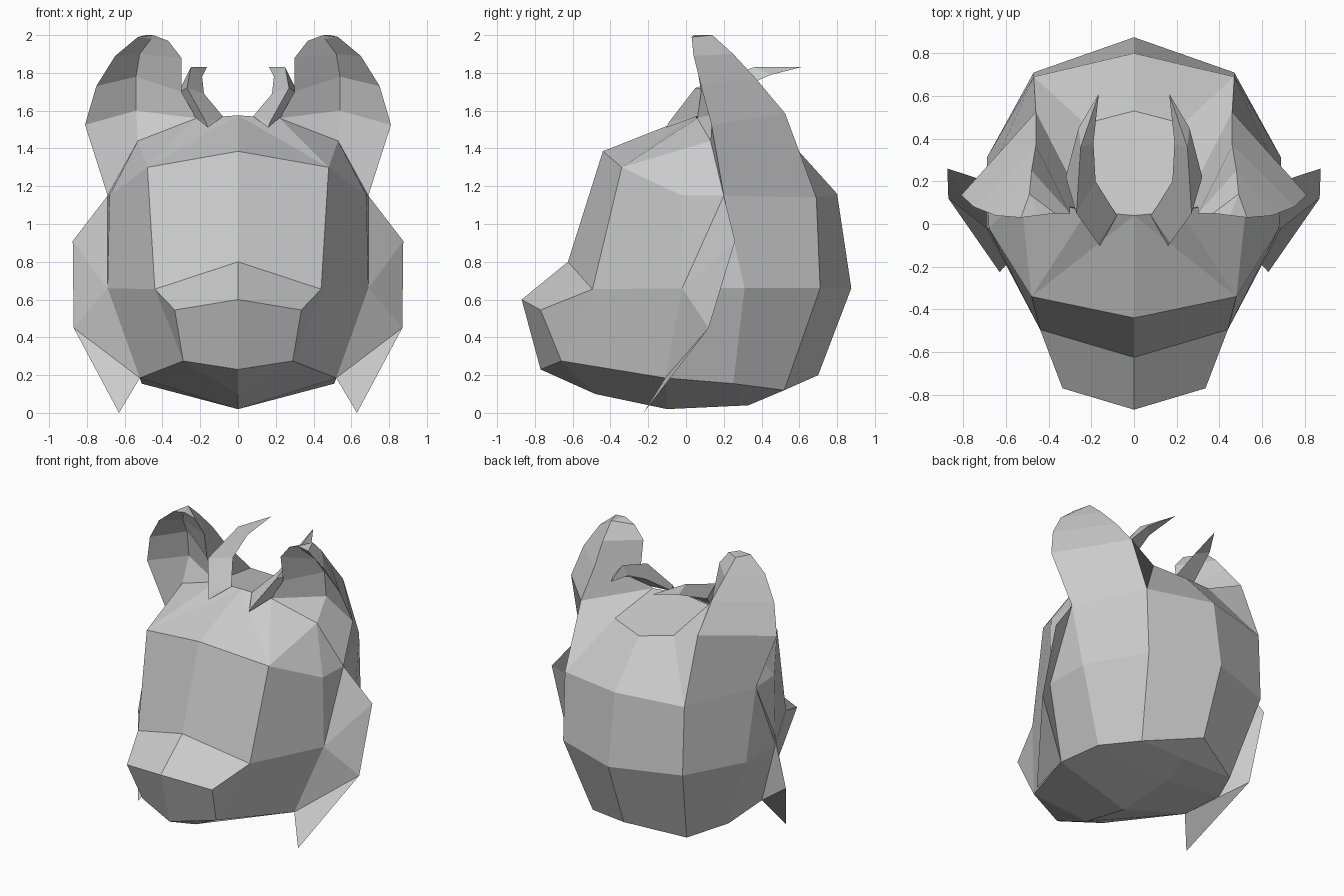
import bpy, bmesh

if "Cube" in bpy.data.objects:
    bpy.data.objects.remove(bpy.data.objects["Cube"])


def strips(name, pairs, polys=()):
    """Bridge pairs of point rows, add single polygons, mirror across x."""
    bm = bmesh.new()
    cache = {}

    def face(pts):
        uniq = []
        for p in pts:
            if p not in uniq:
                uniq.append(p)
        if len(uniq) < 3:
            return
        vs = [cache.setdefault(p, None) or cache.update({p: bm.verts.new(p)}) or cache[p] for p in uniq]
        if not bm.faces.get(vs):
            bm.faces.new(vs)

    for a, b in pairs:
        for i in range(len(a) - 1):
            face([a[i], a[i + 1], b[i + 1], b[i]])
    for p in polys:
        face(p)
    bmesh.ops.recalc_face_normals(bm, faces=bm.faces)
    me = bpy.data.meshes.new(name)
    bm.to_mesh(me)
    bm.free()
    ob = bpy.data.objects.new(name, me)
    bpy.context.collection.objects.link(ob)
    mod = ob.modifiers.new("Mirror", 'MIRROR')
    mod.use_clip = True
    mod.merge_threshold = 0.001
    return ob


# Head: half rings running from the front centre to the back centre
spine = [(0, -.77, .23), (0, -.48, .10), (0, -.10, .02), (0, .33, .04), (0, .52, .12), (0, .70, .20)]
low = [(0, -.77, .23), (.29, -.66, .275), (.52, -.11, .185), (.51, .25, .155), (.37, .52, .12), (0, .70, .20)]
muzzle = [(0, -.87, .60), (.335, -.77, .545)]
mid = [(0, -.625, .80), (.44, -.495, .655), (.69, -.02, .66), (.69, .31, .66), (.47, .71, .66), (0, .875, .66)]
up = [(0, -.44, 1.385), (.48, -.34, 1.30), (.68, -.02, 1.15), (.69, .20, 1.15), (.47, .69, 1.14), (0, .80, 1.16)]
top, temple, brow = (0, .04, 1.575), (.53, .13, 1.44), (.22, .06, 1.56)
nape, back_top = (.23, .47, 1.50), (0, .53, 1.46)
crown = [temple, temple, temple, nape, back_top]
strips("head",
       [(spine, low), (low[:2], muzzle), (muzzle, mid[:2]), (low[1:], mid[1:]), (mid, up), (up[1:], crown)],
       [[low[1], mid[1], muzzle[1]],
        [up[0], up[1], top], [up[1], brow, top], [up[1], temple, brow],
        [top, brow, nape, back_top], [brow, temple, nape]])

# Cheek fur: flat spiky sheets beside the jaw
f_up, f_low, f_tip = (.875, .26, .91), (.87, .12, .45), (.63, -.225, 0.0)
strips("cheek_fur", [], [[up[3], f_up, mid[2]], [f_up, f_low, mid[2]],
                         [f_low, low[2], mid[2]], [f_low, f_tip, low[2]]])

# Ears: outer rim, back ridge, inner rim and the hollow front
outer = [up[3], (.81, .135, 1.525), (.75, .08, 1.73), (.65, .04, 1.89), (.53, .03, 1.99)]
ridge = [up[4], (.46, .525, 1.585), (.46, .37, 1.77), (.48, .25, 1.90), (.49, .14, 2.0)]
inner = [nape, brow, (.30, .08, 1.70), (.30, .05, 1.88), (.37, .05, 1.97)]
hollow = [temple, (.54, .22, 1.60), (.54, .20, 1.78), (.52, .12, 1.90), (.46, .05, 1.98)]
peak = (.45, .04, 2.0)
strips("ears",
       [(outer, ridge), (ridge, inner), (hollow, outer), ([brow] + inner[1:], hollow)],
       [[ridge[4], outer[4], peak], [ridge[4], peak, inner[4]],
        [hollow[4], peak, outer[4]], [hollow[4], inner[4], peak]])

# Horns: triangular sections swept up and back to a point
start, tip = (.16, -.105, 1.51), (.165, .61, 1.83)
sections = [[(.08, .04, 1.57), (.23, .06, 1.57), (.17, -.09, 1.54), (.08, .04, 1.57)],
            [(.18, .20, 1.69), (.32, .22, 1.69), (.27, .05, 1.72), (.18, .20, 1.69)],
            [(.19, .38, 1.78), (.26, .45, 1.79), (.25, .36, 1.83), (.19, .38, 1.78)]]
rows = [[start] * 4] + sections + [[tip] * 4]
strips("horns", list(zip(rows[:-1], rows[1:])))
